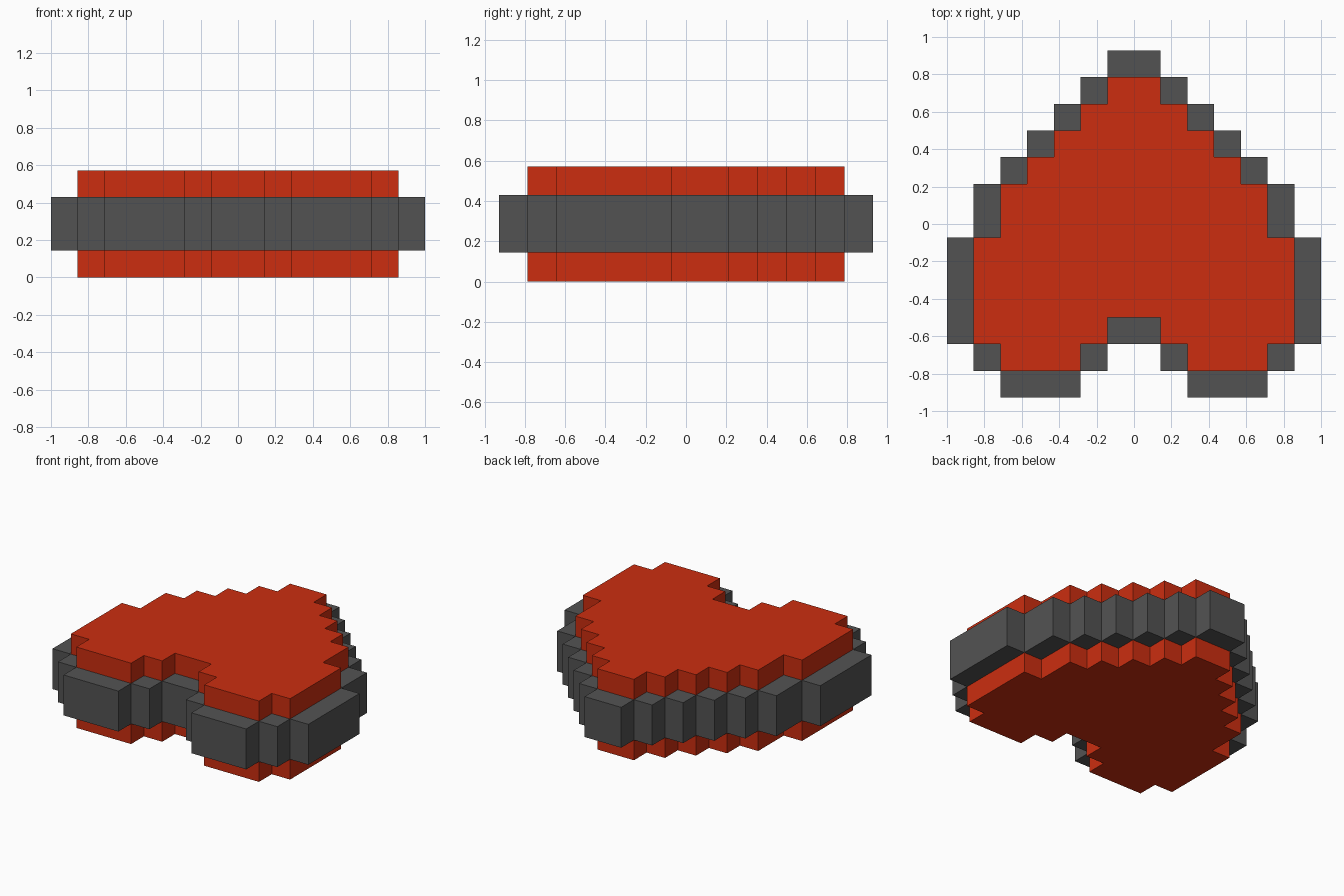
import bpy, bmesh

if "Cube" in bpy.data.objects:
    bpy.data.objects.remove(bpy.data.objects["Cube"])

U = 1 / 7          # one pixel block
Y0 = 6.5           # back edge, in blocks


def material(name, rgb):
    m = bpy.data.materials.new(name)
    m.diffuse_color = (*rgb, 1)
    m.use_nodes = True
    m.node_tree.nodes["Principled BSDF"].inputs["Base Color"].default_value = m.diffuse_color
    return m


def stepped_prism(name, half, z0, z1, mat):
    """Extrude a left-right mirrored outline, given as its right half in blocks."""
    outline = half + [(-x, y) for x, y in reversed(half) if x > 0]
    bm = bmesh.new()
    face = bm.faces.new([bm.verts.new((x * U, y * U, z0 * U)) for x, y in outline])
    top = bmesh.ops.extrude_face_region(bm, geom=[face])["geom"]
    bmesh.ops.translate(bm, vec=(0, 0, (z1 - z0) * U),
                        verts=[v for v in top if isinstance(v, bmesh.types.BMVert)])
    bmesh.ops.recalc_face_normals(bm, faces=bm.faces)
    # plain triangles keep the concave caps clean
    bmesh.ops.triangulate(bm, faces=[f for f in bm.faces if len(f.verts) > 4])
    mesh = bpy.data.meshes.new(name)
    bm.to_mesh(mesh)
    bm.free()
    mesh.materials.append(mat)
    obj = bpy.data.objects.new(name, mesh)
    bpy.context.collection.objects.link(obj)
    return obj


def staircase(start, depths):
    """Steps widening by one block each, from the tip down the right side."""
    pts, y = [], start
    for i, d in enumerate(depths):
        pts += [(i + 1, y), (i + 1, y - d)]
        y -= d
    return pts


red = material("red", (0.604, 0.027, 0.005))
grey = material("dark grey", (0.086, 0.086, 0.086))

# Heart body: tip at the back, two lobes and a notch at the front
body = staircase(Y0 - 1, [1, 1, 1, 1, 2, 4]) + [
    (5, -4.5), (5, -5.5), (2, -5.5), (2, -4.5), (1, -4.5), (1, -3.5)]
stepped_prism("heart_body", body, 0, 4, red)

# Rim band: one block wider, around the middle of the thickness
rim = staircase(Y0, [1, 1, 1, 1, 1, 2, 4]) + [
    (6, -4.5), (6, -5.5), (5, -5.5), (5, -6.5), (2, -6.5), (2, -5.5),
    (1, -5.5), (1, -4.5)]
stepped_prism("rim_band", rim, 1, 3, grey)
